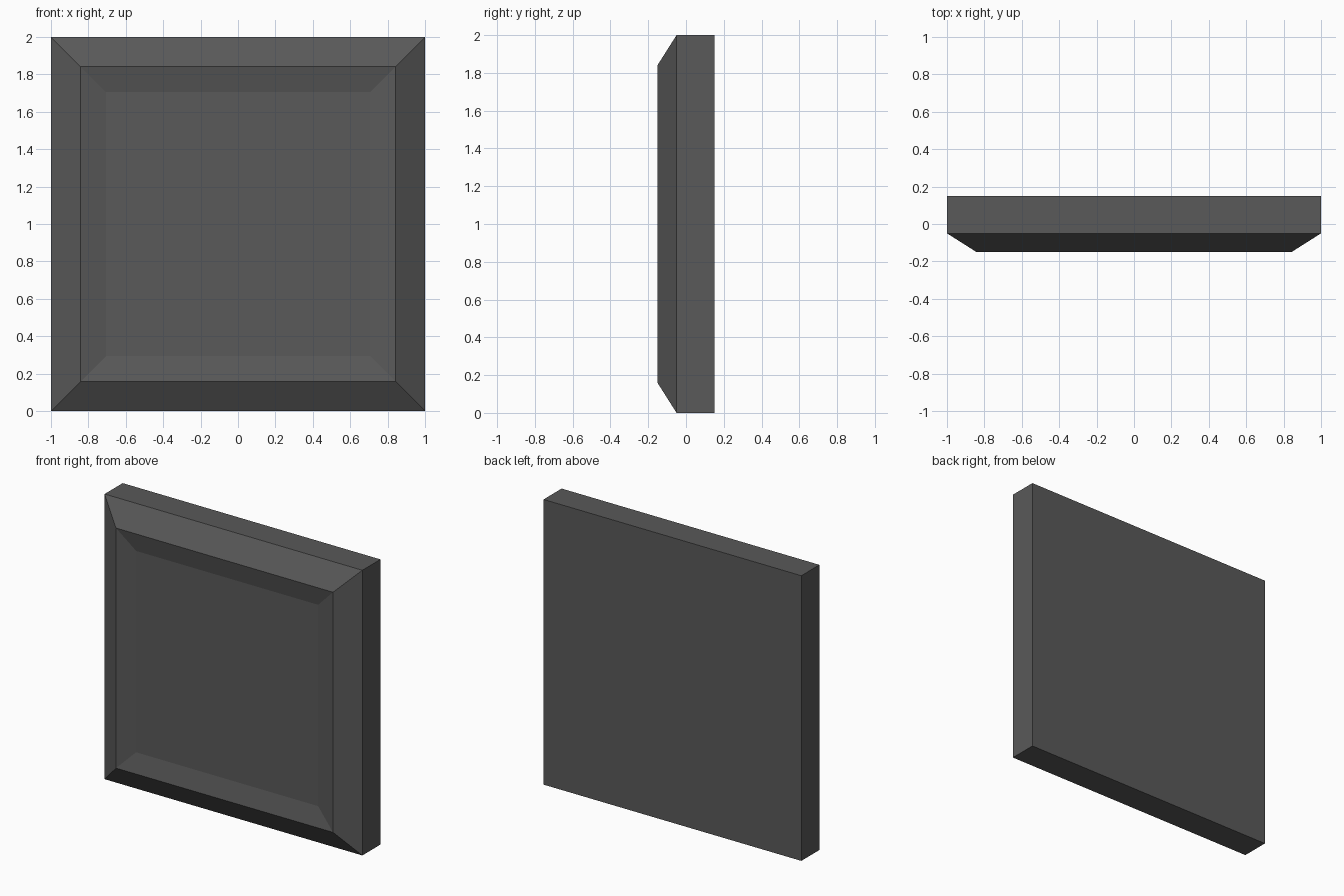
import bpy
import bmesh

if "Cube" in bpy.data.objects:
    bpy.data.objects.remove(bpy.data.objects["Cube"], do_unlink=True)

grey = bpy.data.materials.new("dark_grey")
grey.use_nodes = True
colour = (0.1, 0.1, 0.1, 1.0)
grey.diffuse_color = colour
grey.node_tree.nodes["Principled BSDF"].inputs["Base Color"].default_value = colour


def square_ring(bm, half, y):
    """Square loop of vertices facing the front, centred at height 1."""
    corners = [(-1, -1), (1, -1), (1, 1), (-1, 1)]
    return [bm.verts.new((half * x, y, 1 + half * z)) for x, z in corners]


# Steps from the back to the front: (half width, y)
BACK, SHOULDER = (1.0, 0.15), (1.0, -0.05)
RIM, RECESS = (0.842, -0.15), (0.706, -0.12)

# Panel: square slab, outer bevel, raised rim and shallow sunken centre
bm = bmesh.new()
rings = [square_ring(bm, *step) for step in (BACK, SHOULDER, RIM, RECESS)]
for a, b in zip(rings, rings[1:]):
    for i in range(4):
        j = (i + 1) % 4
        bm.faces.new((a[i], a[j], b[j], b[i]))
bm.faces.new(rings[0][::-1])
bm.faces.new(rings[-1])
bmesh.ops.recalc_face_normals(bm, faces=bm.faces)

mesh = bpy.data.meshes.new("bevelled_panel")
bm.to_mesh(mesh)
bm.free()
mesh.materials.append(grey)
panel = bpy.data.objects.new("bevelled_panel", mesh)
bpy.context.collection.objects.link(panel)
